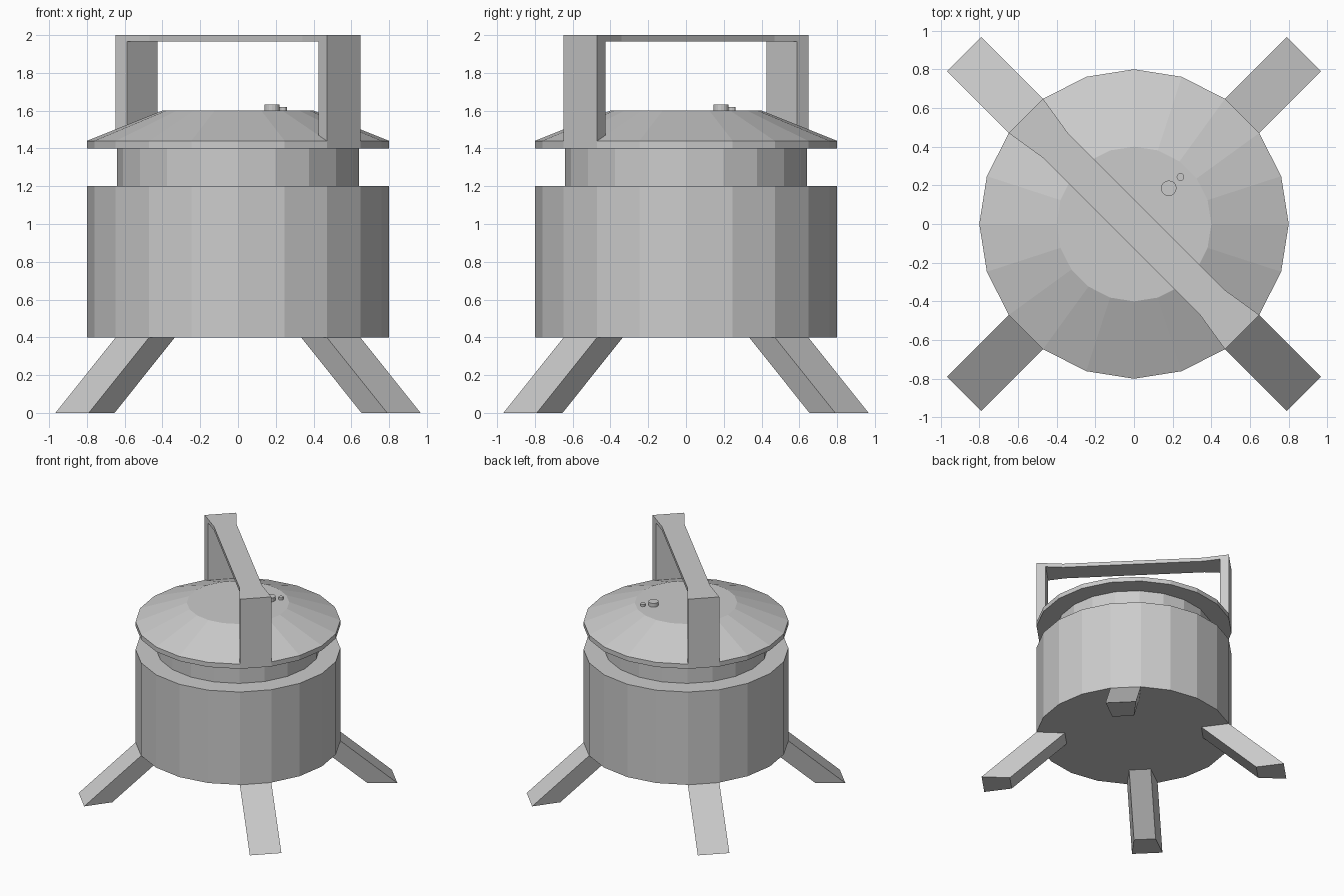
import bpy
from math import cos, sin, pi, radians

cube = bpy.data.objects.get("Cube")
if cube:
    bpy.data.objects.remove(cube, do_unlink=True)

SIDES = 20
R = 0.8

metal = bpy.data.materials.new("light_grey")
metal.use_nodes = True
GREY = (0.6, 0.6, 0.6, 1)
metal.diffuse_color = GREY
metal.node_tree.nodes["Principled BSDF"].inputs["Base Color"].default_value = GREY


def make(name, verts, faces):
    mesh = bpy.data.meshes.new(name)
    mesh.from_pydata(verts, [], faces)
    mesh.materials.append(metal)
    obj = bpy.data.objects.new(name, mesh)
    bpy.context.collection.objects.link(obj)
    return obj


def loft(name, rings):
    """Join equal counter-clockwise rings from bottom to top and cap both ends."""
    n = len(rings[0])
    verts = [v for ring in rings for v in ring]
    faces = [tuple(reversed(range(n))), tuple(range(len(verts) - n, len(verts)))]
    for k in range(len(rings) - 1):
        for i in range(n):
            j = (i + 1) % n
            faces.append((k * n + i, k * n + j, (k + 1) * n + j, (k + 1) * n + i))
    return make(name, verts, faces)


def lathe(name, profile, sides=SIDES, x=0, y=0):
    return loft(name, [[(x + r * cos(2 * pi * i / sides), y + r * sin(2 * pi * i / sides), z)
                        for i in range(sides)] for r, z in profile])


def polar(r, degrees):
    return r * cos(radians(degrees)), r * sin(radians(degrees))


def wedge(mid, inner, outer):
    """Plan outline of one body segment between two radii."""
    return [polar(inner, mid - 9), polar(outer, mid - 9),
            polar(outer, mid + 9), polar(inner, mid + 9)]


def at_height(outline, z, dx=0, dy=0):
    return [(x + dx, y + dy, z) for x, y in outline]


# Body, neck and lid
lathe("body_and_lid", [(R, 0.4), (R, 1.2), (0.64, 1.2), (0.64, 1.4),
                       (R, 1.4), (R, 1.44), (0.4, 1.6)])

# Splayed legs, each growing from one underside segment
for name, angle in (("back_left_leg", 45), ("back_right_leg", 135),
                    ("front_right_leg", 225), ("front_left_leg", 315)):
    foot = wedge(angle, 0.568, R)
    dx, dy = polar(0.452, angle)
    loft(name, [at_height(foot, 0, dx, dy), at_height(foot, 0.4)])

# Diagonal carrying handle: two posts and a bar that narrows past them
BAR_BOTTOM = 1.967
for name, angle in (("back_right_handle_post", 135), ("front_left_handle_post", 315)):
    post = wedge(angle, 0.725, R)
    loft(name, [at_height(post, 1.44), at_height(post, BAR_BOTTOM)])
bar = []
for angle in (135, 315):
    bar += wedge(angle, 0.58, R)
loft("handle_bar", [at_height(bar, BAR_BOTTOM), at_height(bar, 2)])

# Small knobs on the lid
lathe("large_knob", [(0.04, 1.59), (0.04, 1.632)], 16, 0.18, 0.185)
lathe("small_knob", [(0.02, 1.59), (0.02, 1.62)], 12, 0.24, 0.243)
